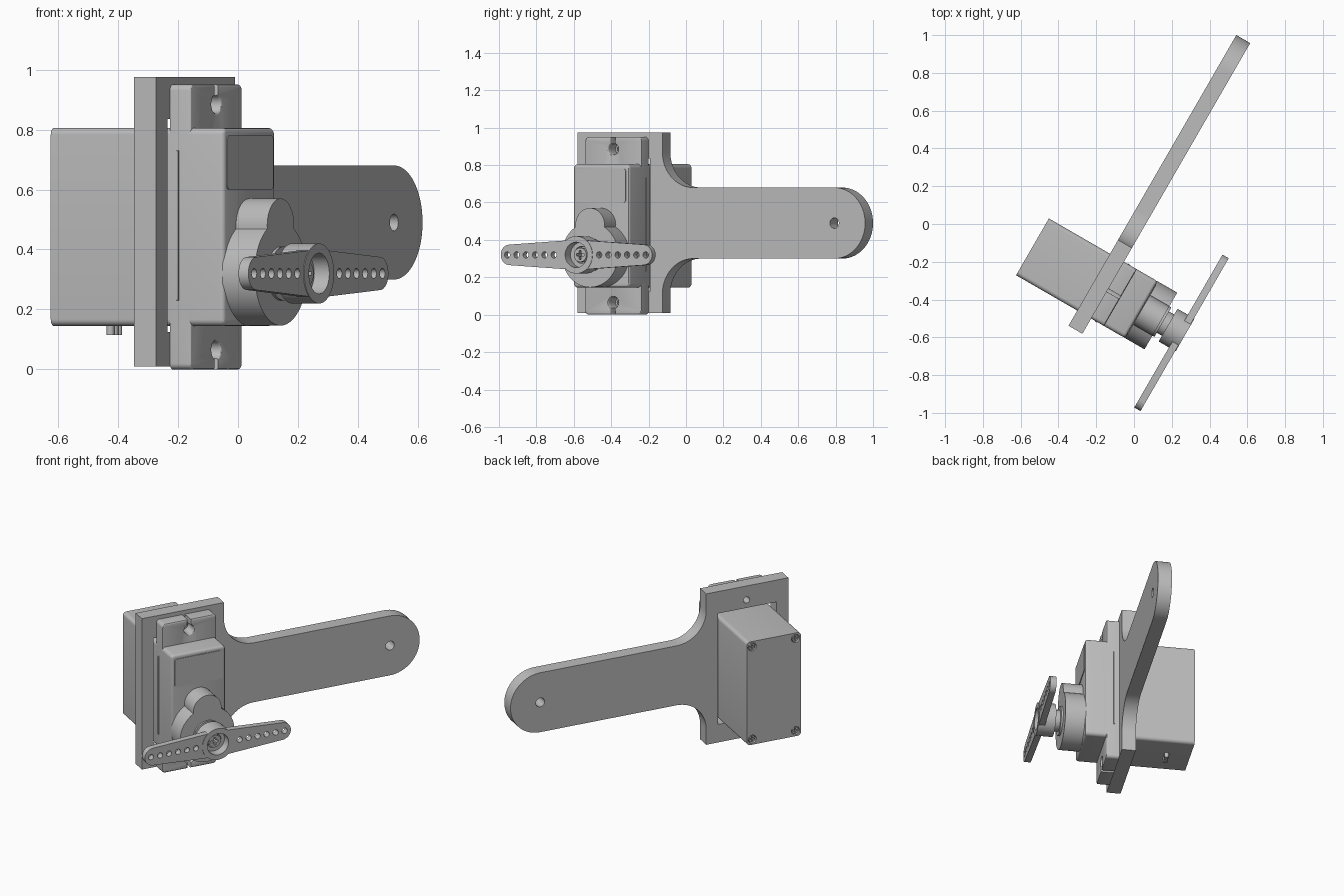
import bpy
import bmesh
from math import sin, cos, radians, degrees, atan2, sqrt
from mathutils import Matrix

cube = bpy.data.objects.get("Cube")
if cube:
    bpy.data.objects.remove(cube)

grey = bpy.data.materials.new("plain grey")
grey.use_nodes = True
grey.diffuse_color = (0.5, 0.5, 0.5, 1)
grey.node_tree.nodes["Principled BSDF"].inputs["Base Color"].default_value = (0.5, 0.5, 0.5, 1)

# Outlines are drawn as (along arm, height) and extruded along the motor axis
ARM = (0.5, sqrt(0.75), 0)
AXIS = (sqrt(0.75), -0.5, 0)
FRAME = Matrix((ARM, (0, 0, 1), AXIS)).transposed().to_4x4()


def arc(u, z, r, a0, a1, n=16):
    angles = [radians(a0 + (a1 - a0) * i / n) for i in range(n + 1)]
    return [(u + r * cos(a), z + r * sin(a)) for a in angles]


def circle(u, z, r, n=32):
    return arc(u, z, r, 0, 360, n)[:-1]


def rounded_rect(u0, u1, z0, z1, r):
    return (arc(u1 - r, z1 - r, r, 0, 90, 6) + arc(u0 + r, z1 - r, r, 90, 180, 6)
            + arc(u0 + r, z0 + r, r, 180, 270, 6) + arc(u1 - r, z0 + r, r, 270, 360, 6))


def cross(u, z, s):
    t = s / 4
    quarter = [(s, -t), (s, t), (t, t)]
    pts = []
    for c, d in ((1, 0), (0, 1), (-1, 0), (0, -1)):
        pts += [(u + c * a - d * b, z + d * a + c * b) for a, b in quarter]
    return pts


def solid(name, outline, n0, n1, holes=(), rim=0, matrix=FRAME):
    """Extrude an outline with holes from depth n0 to n1; rim rounds the front edge."""
    curve = bpy.data.curves.new(name, 'CURVE')
    curve.dimensions = '2D'
    curve.fill_mode = 'BOTH'
    curve.extrude = (n1 - n0) / 2
    for loop in [outline, *holes]:
        spline = curve.splines.new('POLY')
        spline.points.add(len(loop) - 1)
        for point, (u, z) in zip(spline.points, loop):
            point.co = (u, z, 0, 1)
        spline.use_cyclic_u = True
    temp = bpy.data.objects.new(name, curve)
    bpy.context.collection.objects.link(temp)
    graph = bpy.context.evaluated_depsgraph_get()
    mesh = bpy.data.meshes.new_from_object(temp.evaluated_get(graph))
    bpy.data.objects.remove(temp)
    bpy.data.curves.remove(curve)

    bm = bmesh.new()
    bm.from_mesh(mesh)
    bmesh.ops.translate(bm, verts=bm.verts, vec=(0, 0, (n0 + n1) / 2))
    bmesh.ops.remove_doubles(bm, verts=bm.verts, dist=1e-5)
    bmesh.ops.recalc_face_normals(bm, faces=bm.faces)
    if rim:
        edges = [e for e in bm.edges if all(abs(v.co.z - n1) < 1e-4 for v in e.verts)
                 and any(abs(f.normal.z) < 0.5 for f in e.link_faces)]
        bmesh.ops.bevel(bm, geom=edges, offset=rim, segments=3, profile=0.5, affect='EDGES')
    bm.to_mesh(mesh)
    bm.free()
    mesh.name = name
    mesh.materials.clear()
    mesh.materials.append(grey)
    obj = bpy.data.objects.new(name, mesh)
    bpy.context.collection.objects.link(obj)
    obj.matrix_world = matrix
    bpy.ops.object.select_all(action='DESELECT')
    obj.select_set(True)
    bpy.context.view_layer.objects.active = obj
    bpy.ops.object.shade_smooth_by_angle(angle=radians(30))
    return obj


U0, U1 = -0.547, -0.2        # case sides
UC = (U0 + U1) / 2           # case centre line
Z0, Z1 = 0.145, 0.805        # case bottom and top
SHAFT = 0.32                 # shaft height
EARS = (0.065, 0.885)        # ear hole heights

# Mounting plate with long arm
plate = ([(-0.64, 0.01), (-0.115, 0.01)] + arc(0.075, 0.11, 0.19, 180, 90)
         + arc(0.947, 0.49, 0.19, -90, 90, 32) + arc(0.075, 0.87, 0.19, 270, 180)
         + [(-0.115, 0.975), (-0.64, 0.975)])
opening = [(-0.565, 0.125), (-0.19, 0.125), (-0.19, 0.835), (-0.565, 0.835)]
solid("mounting_plate", plate, -0.031, 0.054,
      [opening, circle(0.947, 0.49, 0.028)] + [circle(UC, z, 0.02) for z in EARS])

# Motor case: rear, front and lid with screw pockets
case = rounded_rect(U0, U1, Z0, Z1, 0.022)
corners = [(u, z) for u in (U0 + 0.035, U1 - 0.035) for z in (Z0 + 0.035, Z1 - 0.035)]
solid("case_rear", case, -0.385, 0.02)
solid("case_front", case, 0.0, 0.26, rim=0.015)
solid("case_lid", case, -0.405, -0.385, [circle(u, z, 0.026) for u, z in corners])
for u, z in corners:
    solid("lid_screw", circle(u, z, 0.021, 20), -0.4, -0.385, [cross(u, z, 0.014)])
solid("front_panel", rounded_rect(U0 + 0.02, U1 - 0.02, 0.6, 0.78, 0.015), 0.258, 0.264)

# Mounting ears with keyhole slots at both ends
top = (arc(U1 - 0.02, 0.93, 0.02, 0, 90, 6) + [(UC + 0.009, 0.95)]
       + arc(UC, EARS[1], 0.03, 73, -253, 24) + [(UC - 0.009, 0.95)]
       + arc(U0 + 0.02, 0.93, 0.02, 90, 180, 6))
solid("mounting_ears", top + [(u, 0.95 - z) for u, z in reversed(top)], 0.054, 0.133, rim=0.008)

# Thin parting ribs on the case sides
for u in (U0, U1):
    solid("side_rib", rounded_rect(u - 0.004, u + 0.004, 0.23, 0.73, 0.003), 0.08, 0.088)

# Gear housing: large round with a smaller lobe above
R, r, d = 0.1735, 0.09, 0.16
a = (d * d + R * R - r * r) / (2 * d)
h = sqrt(R * R - a * a)
big, small = degrees(atan2(a, h)), degrees(atan2(a - d, h))
housing = (arc(UC, SHAFT, R, 180 - big, 360 + big, 48)
           + arc(UC, SHAFT + d, r, small, 180 - small, 24)[1:-1])
solid("gear_housing", housing, 0.255, 0.38)

# Output shaft
solid("shaft_collar", circle(UC, SHAFT, 0.09), 0.375, 0.392)
solid("output_shaft", circle(UC, SHAFT, 0.065), 0.385, 0.43)

# Double-arm horn with a row of holes on each side
side = arc(UC + 0.412, SHAFT, 0.055, -86, 86) + [(UC + 0.06, SHAFT + 0.077)]
horn = [(UC + 0.06, SHAFT - 0.077)] + side
horn += [(2 * UC - u, z) for u, z in reversed(horn)]
holes = [circle(UC + s * (0.14 + 0.0575 * i), SHAFT, 0.017, 16)
         for s in (-1, 1) for i in range(6)]
solid("horn", horn, 0.487, 0.525, holes + [circle(UC, SHAFT, 0.08)])
solid("horn_hub", circle(UC, SHAFT, 0.1, 48), 0.424, 0.528, [circle(UC, SHAFT, 0.068)])
solid("hub_floor", circle(UC, SHAFT, 0.07), 0.428, 0.47, [circle(UC, SHAFT, 0.045)])
solid("hub_screw", circle(UC, SHAFT, 0.038), 0.428, 0.485, [cross(UC, SHAFT, 0.024)])

# Three short cable stubs under the case
for i in (-1, 0, 1):
    solid("cable_stub", circle(0, 0, 0.013, 16), 0.115, 0.16,
          matrix=FRAME @ Matrix.Translation((UC + 0.026 * i, 0, -0.26))
          @ Matrix.Rotation(radians(-90), 4, 'X'))
